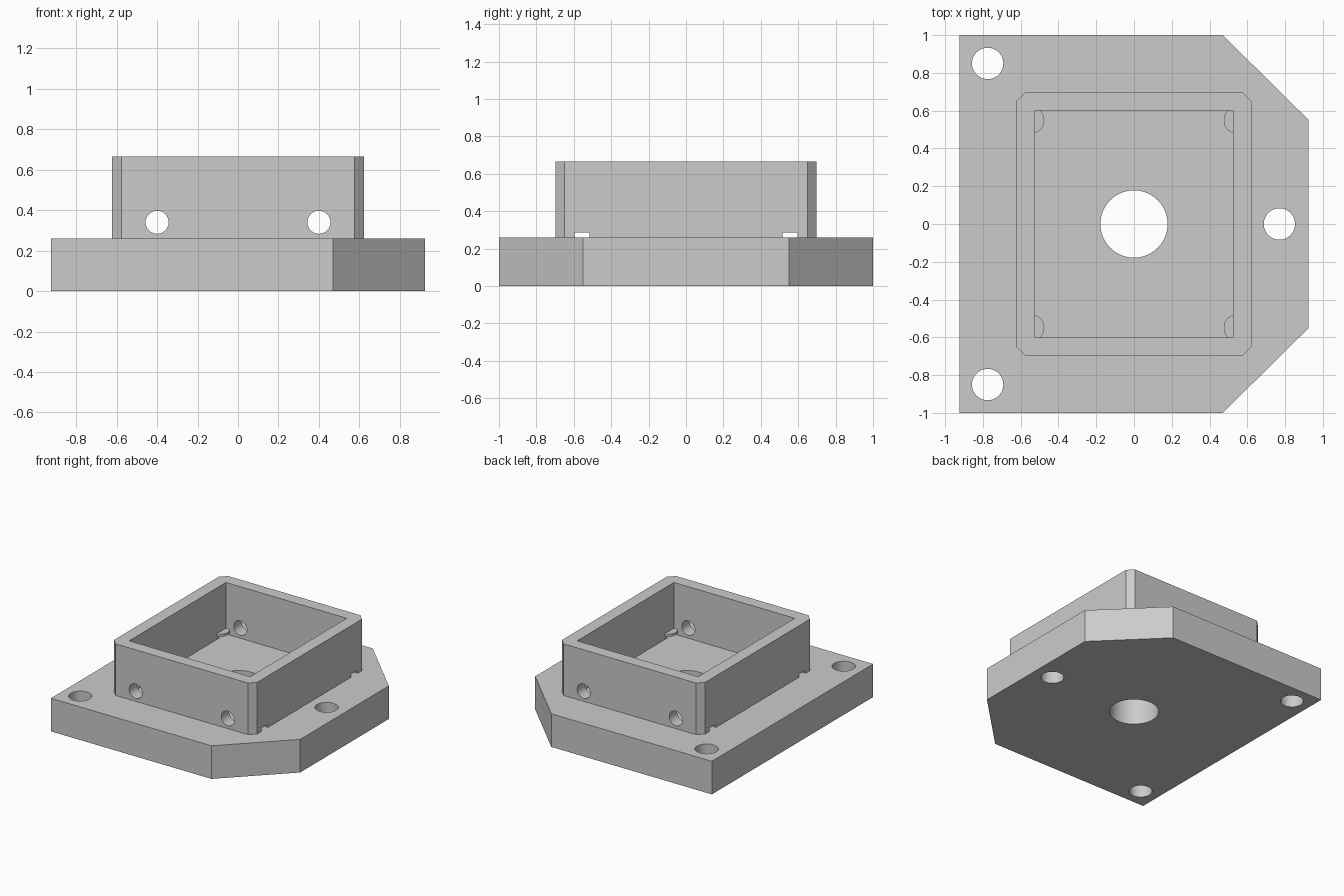
import bpy, bmesh, math

if "Cube" in bpy.data.objects:
    bpy.data.objects.remove(bpy.data.objects["Cube"], do_unlink=True)

PLATE_TOP, WALL_TOP, SLOT_TOP = 0.26, 0.665, 0.285

grey = bpy.data.materials.new("light_grey")
grey.use_nodes = True
colour = (0.6, 0.6, 0.6, 1)
grey.diffuse_color = colour
grey.node_tree.nodes["Principled BSDF"].inputs["Base Color"].default_value = colour


def prism(name, outline, z0, z1):
    """Extrude a flat outline from z0 up to z1."""
    bm = bmesh.new()
    face = bm.faces.new([bm.verts.new((x, y, z0)) for x, y in outline])
    top = bmesh.ops.extrude_face_region(bm, geom=[face])["geom"]
    bmesh.ops.translate(bm, vec=(0, 0, z1 - z0),
                        verts=[v for v in top if isinstance(v, bmesh.types.BMVert)])
    bmesh.ops.recalc_face_normals(bm, faces=bm.faces)
    mesh = bpy.data.meshes.new(name)
    bm.to_mesh(mesh)
    bm.free()
    mesh.materials.append(grey)
    obj = bpy.data.objects.new(name, mesh)
    bpy.context.collection.objects.link(obj)
    return obj


def rect(x0, x1, y0, y1):
    return [(x0, y0), (x1, y0), (x1, y1), (x0, y1)]


def arc(cx, cy, r, start=0, sweep=360, n=48):
    steps = n if sweep == 360 else n + 1
    angles = [math.radians(start + sweep * i / n) for i in range(steps)]
    return [(cx + r * math.cos(a), cy + r * math.sin(a)) for a in angles]


def cut(target, cutters):
    """Subtract the cutters and remove them."""
    bpy.context.view_layer.objects.active = target
    for c in cutters:
        c.hide_render = True
        mod = target.modifiers.new("cut", "BOOLEAN")
        mod.operation, mod.solver, mod.object = "DIFFERENCE", "EXACT", c
        bpy.ops.object.modifier_apply(modifier=mod.name)
        bpy.data.objects.remove(c, do_unlink=True)


def smooth(obj):
    bpy.ops.object.select_all(action="DESELECT")
    obj.select_set(True)
    bpy.context.view_layer.objects.active = obj
    bpy.ops.object.shade_smooth_by_angle(angle=math.radians(30))


# Base plate with two clipped corners, three bolt holes and a centre bore
plate = prism("base_plate", [(-0.925, -1), (0.47, -1), (0.925, -0.55),
                             (0.925, 0.55), (0.47, 1), (-0.925, 1)], 0, PLATE_TOP)
holes = [(0, 0, 0.178), (0.77, 0, 0.083), (-0.775, 0.85, 0.083), (-0.775, -0.85, 0.083)]
cut(plate, [prism("hole_cutter", arc(x, y, r), -0.1, 0.4) for x, y, r in holes])
smooth(plate)

# Open box wall with chamfered outer corners
X, Y, C = 0.622, 0.697, 0.047
frame = prism("box_wall", [(-X + C, -Y), (X - C, -Y), (X, -Y + C), (X, Y - C),
                           (X - C, Y), (-X + C, Y), (-X, Y - C), (-X, -Y + C)],
              PLATE_TOP, WALL_TOP)
cutters = [prism("inside_cutter", rect(-0.525, 0.525, -0.6, 0.6), 0.1, 0.9)]

# Low slots through the side walls
for s in (-1, 1):
    cutters.append(prism("slot_cutter", rect(-0.8, 0.8, s * 0.555 - 0.04, s * 0.555 + 0.04),
                         0.2, SLOT_TOP))

# Round holes through the front and back walls
for x in (-0.4, 0.4):
    drill = prism("drill_cutter", arc(0, 0, 0.057), -1, 1)
    drill.rotation_euler.x = math.pi / 2
    drill.location = (x, 0, 0.34)
    cutters.append(drill)
bpy.context.view_layer.update()
cut(frame, cutters)
smooth(frame)

# Rounded lips over the slots in the four inside corners
for side, sx in (("left", 1), ("right", -1)):
    for end, sy in (("front", -1), ("back", 1)):
        outline = [(-sx * x, sy * min(y, 0.61))
                   for x, y in arc(-0.549, 0.55, 0.074, -80, 160, 24)]
        lip = prism(f"slot_lip_{end}_{side}", outline, SLOT_TOP, 0.305)
        smooth(lip)
